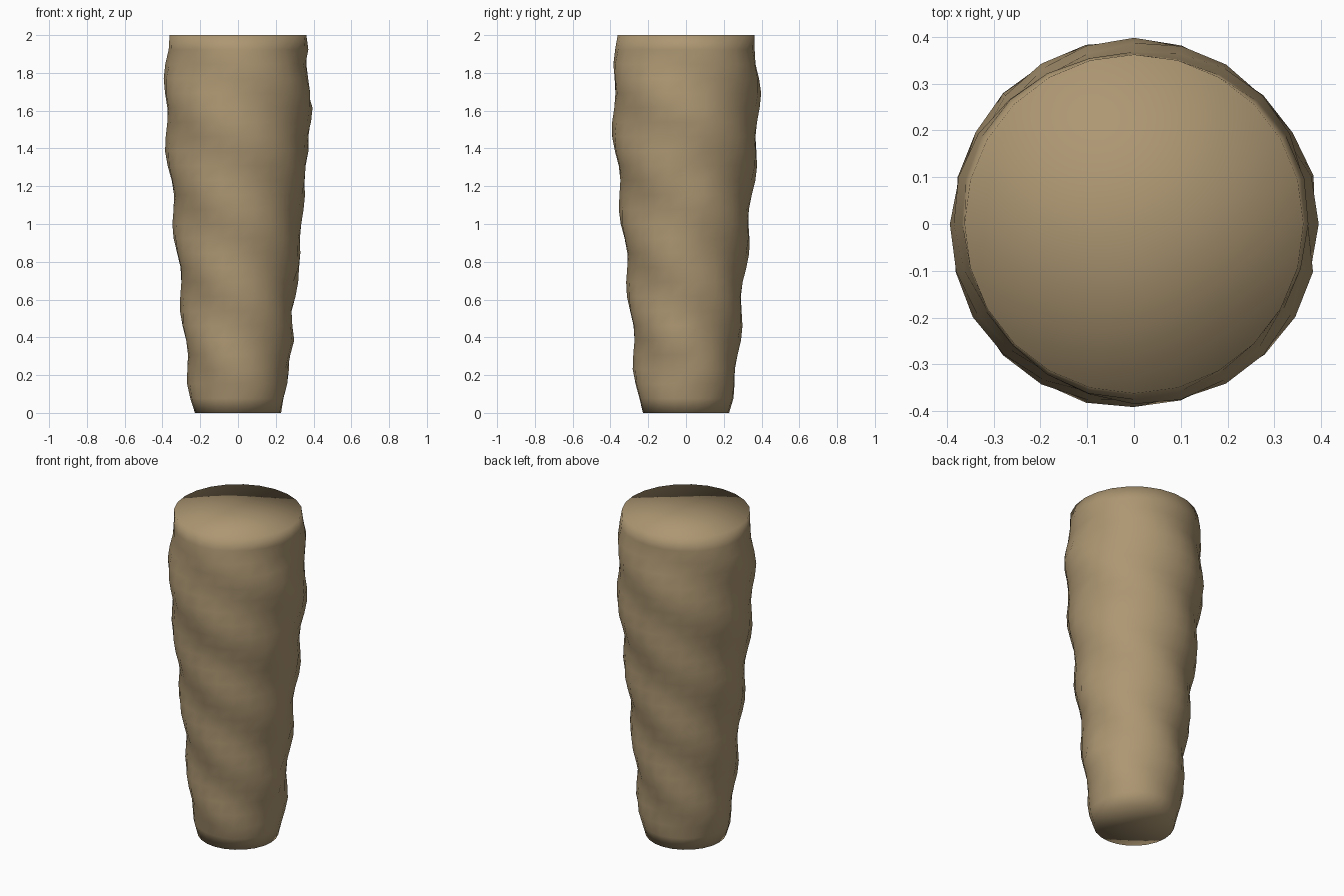
import bpy, bmesh, math, random

if "Cube" in bpy.data.objects:
    bpy.data.objects.remove(bpy.data.objects["Cube"])

random.seed(4)
SEGS, RINGS, H = 24, 26, 2.0
PITCH = 0.42  # vertical spacing of the three-start spiral ridges

# tapered side profile: (height, mean radius)
PROFILE = [(0, 0.228), (0.1, 0.255), (0.2, 0.268), (0.4, 0.283), (0.6, 0.300),
           (0.8, 0.318), (1.0, 0.338), (1.2, 0.354), (1.4, 0.376),
           (1.55, 0.384), (1.72, 0.386), (1.85, 0.376), (2.0, 0.362)]


def base_radius(z):
    for (z0, r0), (z1, r1) in zip(PROFILE, PROFILE[1:]):
        if z <= z1:
            return r0 + (r1 - r0) * (z - z0) / (z1 - z0)
    return PROFILE[-1][1]


def radius(theta, z):
    # spiral ridges fading out at both ends
    fade = min(1, z / 0.2, (H - z) / 0.15)
    phase = 2 * math.pi * (z - 1.48) / PITCH + 3 * (theta + math.pi / 2)
    r = base_radius(z) + fade * 0.012 * math.cos(phase)
    # rough pocked seam along the +x side
    d = abs(math.atan2(math.sin(theta), math.cos(theta)))
    if d < 0.45:
        r += fade * random.uniform(-0.015, 0.010) * (1 - d / 0.5)
    return r


bm = bmesh.new()
rings = []
for i in range(RINGS + 1):
    z = H * i / RINGS
    ring = []
    for k in range(SEGS):
        a = 2 * math.pi * k / SEGS
        r = radius(a, z)
        ring.append(bm.verts.new((r * math.cos(a), r * math.sin(a), z)))
    rings.append(ring)

# twisted side wall
for lo, hi in zip(rings, rings[1:]):
    for k in range(SEGS):
        n = (k + 1) % SEGS
        bm.faces.new((lo[k], lo[n], hi[n], hi[k]))

# flat fan caps, smooth shaded into the wall
for ring, z in ((rings[0], 0), (rings[-1], H)):
    c = bm.verts.new((0, 0, z))
    for k in range(SEGS):
        bm.faces.new((c, ring[k], ring[(k + 1) % SEGS]))

bmesh.ops.recalc_face_normals(bm, faces=bm.faces[:])
for f in bm.faces:
    f.smooth = True

mesh = bpy.data.meshes.new("twisted_post")
bm.to_mesh(mesh)
bm.free()
post = bpy.data.objects.new("twisted_post", mesh)
bpy.context.collection.objects.link(post)

mat = bpy.data.materials.new("tan_brown")
mat.diffuse_color = (0.42, 0.31, 0.17, 1)
mat.use_nodes = True
mat.node_tree.nodes["Principled BSDF"].inputs["Base Color"].default_value = mat.diffuse_color
mesh.materials.append(mat)
